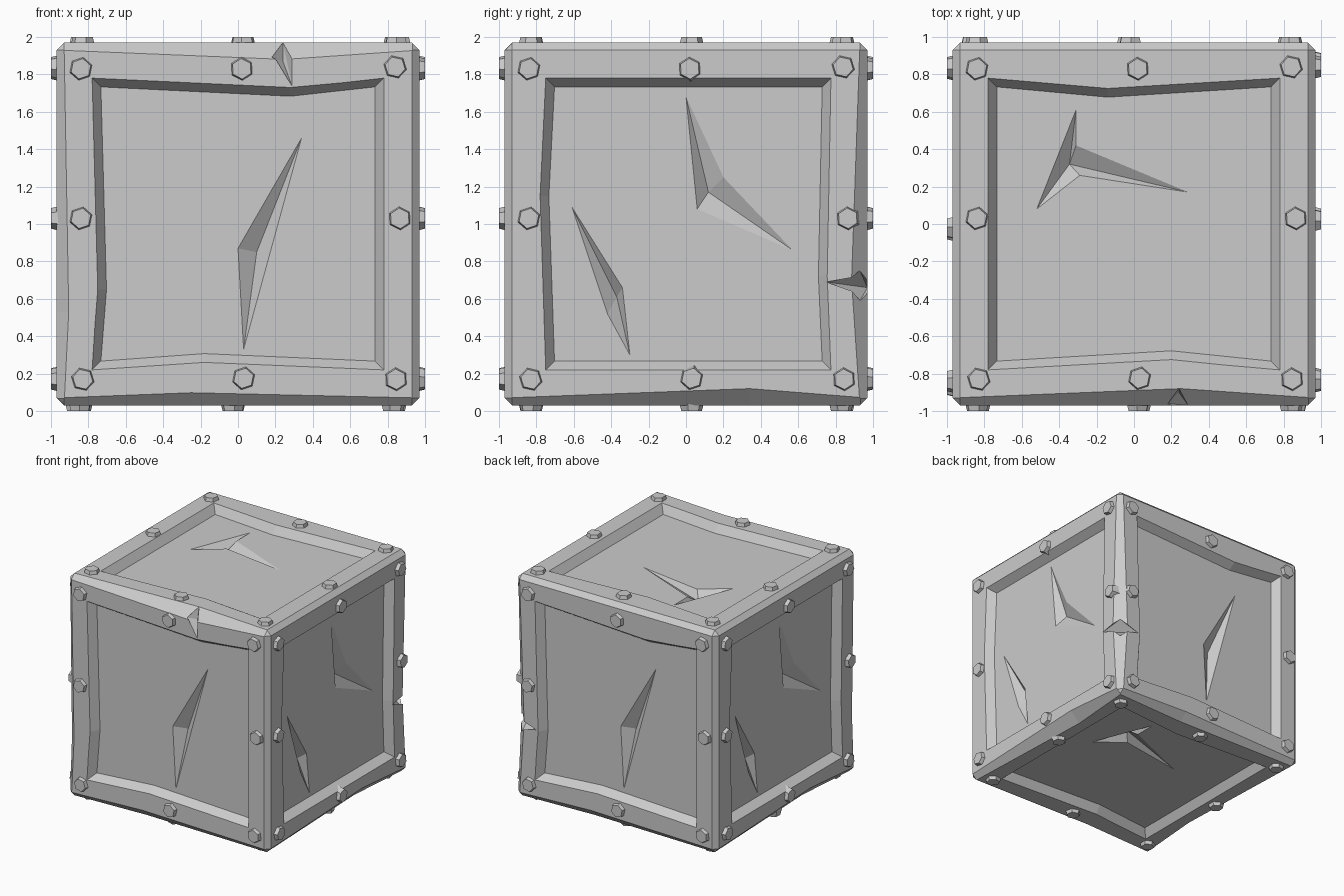
import bpy, bmesh
from math import pi
from mathutils import Matrix, Vector

if "Cube" in bpy.data.objects:
    bpy.data.objects.remove(bpy.data.objects["Cube"])

H, FLOOR = 0.97, 0.90          # frame surface and sunken panel, measured from centre
SLOPE = 0.047                  # sideways run of the pocket wall
UP = Matrix.Translation((0, 0, 1))


def frame(u, v, w):
    return Matrix((u, v, w)).transposed().to_4x4()


# Face frames: u right, v up, w outward
X, Y, Z = Vector((1, 0, 0)), Vector((0, 1, 0)), Vector((0, 0, 1))
FRONT, RIGHT, TOP = frame(X, Z, -Y), frame(Y, Z, X), frame(X, Y, Z)
RZ, RY = Matrix.Rotation(pi, 4, 'Z'), Matrix.Rotation(pi, 4, 'Y')


def finish(bm, name, M):
    bmesh.ops.recalc_face_normals(bm, faces=bm.faces)
    bm.transform(M)
    me = bpy.data.meshes.new(name)
    bm.to_mesh(me)
    bm.free()
    ob = bpy.data.objects.new(name, me)
    bpy.context.collection.objects.link(ob)
    return ob


cutters = []


def hull_cutter(name, pts, M):
    bm = bmesh.new()
    for p in pts:
        bm.verts.new(p)
    bmesh.ops.convex_hull(bm, input=bm.verts)
    cutters.append(finish(bm, name, M))


def edge_wear(M, t, c):
    """Chamfer along the bottom edge of a face, deepest at u = t."""
    pts, e = [], 0.05
    for u, k in ((-H, 0.04), (t, c), (H, 0.04)):
        pts += [(u, -H - e, H - k - e), (u, -H + k + e, H + e), (u, -H - e, H + e)]
    hull_cutter("edge_cutter", pts, M)


def pocket(M, outline):
    """Sunken panel with sloping walls."""
    def shift(p, k):
        return [c + k * SLOPE * ((c > .6) - (c < -.6)) for c in p]
    bm = bmesh.new()
    lo = [bm.verts.new((*shift(p, -1), FLOOR)) for p in outline]
    hi = [bm.verts.new((*shift(p, 1), 2 * H - FLOOR)) for p in outline]
    bm.faces.new(lo)
    bm.faces.new(hi)
    for i in range(len(lo)):
        j = (i + 1) % len(lo)
        bm.faces.new((lo[i], lo[j], hi[j], hi[i]))
    cutters.append(finish(bm, "pocket_cutter", M))


def dent(M, outline, apex, depth=0.07):
    """Sharp gouge: an upside-down pyramid poking a little out of the panel."""
    bm = bmesh.new()
    a = Vector((*apex, FLOOR - depth))
    tip = bm.verts.new(a)
    ring = [bm.verts.new(a + (Vector((*p, FLOOR)) - a) * 1.05) for p in outline]
    bm.faces.new(ring)
    for i in range(len(ring)):
        bm.faces.new((ring[i], ring[(i + 1) % len(ring)], tip))
    cutters.append(finish(bm, "dent_cutter", M))


# Crate block with chamfered edges
bm = bmesh.new()
bmesh.ops.create_cube(bm, size=2 * H)
bmesh.ops.bevel(bm, geom=bm.edges[:], offset=0.04, segments=1, affect='EDGES')
crate = finish(bm, "crate_body", UP)

# Panel outlines and gouges, (u, v) from face centre
front_panel = [(-.78, .78), (.28, .73), (.78, .78), (.78, -.78), (-.18, -.74), (-.78, -.78), (-.75, -.35)]
right_panel = [(-.75, .78), (.775, .78), (.755, -.28), (.775, -.78), (-.75, -.78), (-.78, .15)]
top_panel = [(-.78, .78), (-.14, .725), (.78, .78), (.78, -.78), (.2, -.725), (-.78, -.78)]
front_dents = [([(.34, .46), (0, -.13), (.03, -.67)], (.10, -.15))]
right_dents = [([(0, .68), (.2, .25), (.57, -.14), (.06, .08)], (.12, .17)),
               ([(-.61, .09), (-.34, -.34), (-.30, -.70), (-.42, -.48)], (-.37, -.39))]
top_dents = [([(-.31, .61), (-.31, .42), (.29, .17), (-.29, .26), (-.52, .08)], (-.345, .32))]

FACES = [(UP @ R @ F, panel, dents)
         for F, turn, panel, dents in ((FRONT, RZ, front_panel, front_dents),
                                       (RIGHT, RZ, right_panel, right_dents),
                                       (TOP, RY, top_panel, top_dents))
         for R in (Matrix.Identity(4), turn)]

for M, panel, dents in FACES:
    pocket(M, panel)
    for outline, apex in dents:
        dent(M, outline, apex)

# Worn edges
SIDE = FRONT @ Matrix.Rotation(-pi / 2, 4, 'Z')
for M, t, c in ((TOP, .25, .09), (FRONT, -.25, .068), (RZ @ FRONT, -.25, .068),
                (RIGHT, .34, .09), (RZ @ RIGHT, .34, .09),
                (SIDE, .47, .065), (RZ @ SIDE, .3, .085)):
    edge_wear(UP @ M, t, c)

# Chipped notches on the front top edge and the back right edge
hull_cutter("notch_cutter", [(.18, -.96, 1.89), (.24, -.88, 1.97), (.29, -.97, 1.88), (.29, -.97, 1.735),
                             (.24, -.90, 1.87), (.24, -1.06, 2.06)], Matrix.Identity(4))
hull_cutter("notch_cutter", [(.97, .75, .69), (.77, .97, .66), (.93, .93, .75), (.93, .93, .59),
                             (.885, .885, .67), (1.08, 1.08, .67)], Matrix.Identity(4))

# Carve the block, then drop the cutters
for c in cutters:
    c.hide_render = True
    mod = crate.modifiers.new("carve", 'BOOLEAN')
    mod.operation, mod.solver, mod.object = 'DIFFERENCE', 'EXACT', c
deps = bpy.context.evaluated_depsgraph_get()
carved = bpy.data.meshes.new_from_object(crate.evaluated_get(deps))
crate.modifiers.clear()
crate.data = carved
for c in cutters:
    bpy.data.objects.remove(c)

# Hexagonal bolts, eight per face
BOLTS = [(-.84, .83), (.02, .83), (.84, .84), (-.84, .03), (.865, .03),
         (-.83, -.83), (.03, -.825), (.845, -.83)]
bm = bmesh.new()
for M, _, _ in FACES:
    for i, (u, v) in enumerate(BOLTS):
        spin = Matrix.Rotation(0.25 * (i % 3) - 0.2, 4, 'Z')
        bmesh.ops.create_cone(bm, cap_ends=True, segments=6, radius1=.075, radius2=.055, depth=.08,
                              matrix=M @ Matrix.Translation((u, v, .96)) @ spin)
finish(bm, "bolts", Matrix.Identity(4))
